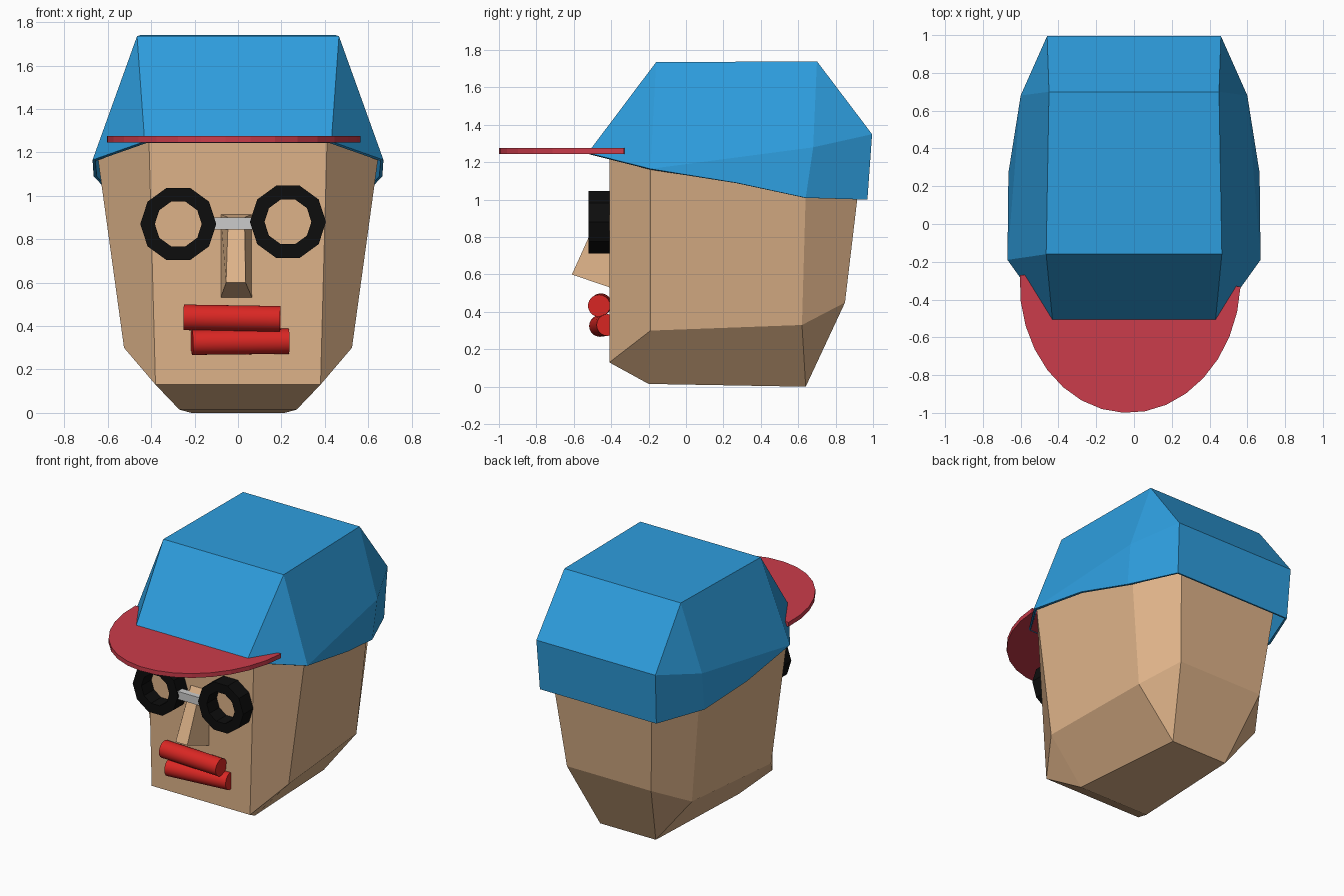
import bpy, bmesh, math
from mathutils import Matrix, Vector

if "Cube" in bpy.data.objects:
    bpy.data.objects.remove(bpy.data.objects["Cube"])


def material(name, r, g, b):
    m = bpy.data.materials.new(name)
    m.diffuse_color = (r, g, b, 1)
    m.use_nodes = True
    m.node_tree.nodes["Principled BSDF"].inputs["Base Color"].default_value = m.diffuse_color
    return m


SKIN = material("skin", 0.73, 0.45, 0.25)
BLUE = material("cap_blue", 0.027, 0.34, 0.73)
RED = material("brim_red", 0.6, 0.045, 0.07)
LIP = material("lip_red", 0.7, 0.02, 0.017)
BLACK = material("frame_black", 0.004, 0.004, 0.004)


def finish(name, bm, mat=None):
    bmesh.ops.remove_doubles(bm, verts=bm.verts, dist=0.0005)
    bmesh.ops.recalc_face_normals(bm, faces=bm.faces)
    me = bpy.data.meshes.new(name)
    bm.to_mesh(me)
    bm.free()
    ob = bpy.data.objects.new(name, me)
    bpy.context.collection.objects.link(ob)
    if mat:
        me.materials.append(mat)
    return ob


def loft(rings, cap_start=True):
    """Join closed rings of points; repeated points collapse into triangles."""
    bm = bmesh.new()
    loops = [[bm.verts.new(p) for p in ring] for ring in rings]
    n = len(loops[0])
    for a, b in zip(loops, loops[1:]):
        for i in range(n):
            j = (i + 1) % n
            bm.faces.new((a[i], a[j], b[j], b[i]))
    bm.faces.new(loops[-1])
    if cap_start:
        bm.faces.new(loops[0][::-1])
    return bm


def mirrored(half):
    return half + [(-x, y, z) for x, y, z in reversed(half)]


# Head: chin, jaw, brow and crown rings, right half from front to back
chin_f, chin_b = (0.27, -0.20, 0.015), (0.215, 0.64, 0.0)
jaw = [(0.38, -0.41, 0.13), (0.525, -0.19, 0.30), (0.48, 0.62, 0.33), (0.325, 0.85, 0.45)]
brow = [(0.41, -0.41, 1.25), (0.645, -0.19, 1.17), (0.565, 0.645, 1.20), (0.40, 0.945, 1.25)]
crown_f, crown_b = (0.42, -0.13, 1.68), (0.40, 0.66, 1.68)
finish("head", loft([mirrored(r) for r in (
    [chin_f, chin_f, chin_b, chin_b], jaw, brow,
    [crown_f, crown_f, crown_b, crown_b])]), SKIN)

# Cap: open shell with a band that widens towards the back
front, side = (0.43, -0.525, 1.25), (0.67, -0.19, 1.165)
top_f, top_b = (0.465, -0.16, 1.735), (0.45, 0.70, 1.74)
rim = [front, side, (0.665, 0.27, 1.09), (0.59, 0.64, 1.01), (0.45, 0.97, 1.0)]
band = [front, side, side, (0.60, 0.68, 1.28), (0.46, 0.995, 1.35)]
cap = finish("cap", loft([mirrored(r) for r in (
    rim, band, [top_f, top_f, top_f, top_b, top_b])], cap_start=False), BLUE)
shell = cap.modifiers.new("thickness", 'SOLIDIFY')
shell.thickness = 0.015
shell.offset = -1

# Brim: half-ellipse plate, turned slightly
turn = Matrix.Rotation(math.radians(-3), 3, 'Z')


def brim_ring(z):
    pts = []
    for i in range(17):
        a = math.pi + math.pi * i / 16
        p = turn @ Vector((0.585 * math.cos(a), 0.70 * math.sin(a), 0))
        pts.append((p.x - 0.02, p.y - 0.30, z))
    return pts


finish("brim", loft([brim_ring(1.245), brim_ring(1.275)]), RED)


# Glasses: ten-sided square-section rings
def lens_frame(name, cx, cz, sides=10):
    bm = bmesh.new()
    section = [(0.175, -0.52), (0.175, -0.41), (0.108, -0.41), (0.108, -0.52)]
    loops = []
    for i in range(sides):
        a = math.tau * i / sides
        loops.append([bm.verts.new((cx + r * math.cos(a), y, cz + r * math.sin(a)))
                      for r, y in section])
    for i in range(sides):
        a, b = loops[i], loops[(i + 1) % sides]
        for k in range(4):
            m = (k + 1) % 4
            bm.faces.new((a[k], a[m], b[m], b[k]))
    finish(name, bm, BLACK)


lens_frame("left_lens_frame", -0.275, 0.87)
lens_frame("right_lens_frame", 0.23, 0.88)

# Glasses bridge
bm = bmesh.new()
bmesh.ops.create_cube(bm, size=1)
bmesh.ops.scale(bm, vec=(0.21, 0.05, 0.055), verts=bm.verts)
bmesh.ops.translate(bm, vec=(-0.022, -0.485, 0.873), verts=bm.verts)
finish("glasses_bridge", bm)

# Nose: wedge from its base on the face to the ridge
finish("nose", loft([
    [(-0.08, -0.405, 0.53), (0.065, -0.405, 0.53), (0.065, -0.405, 0.915), (-0.08, -0.405, 0.915)],
    [(-0.055, -0.61, 0.60), (0.035, -0.61, 0.60), (0.03, -0.475, 0.90), (-0.045, -0.475, 0.90)],
]), SKIN)


# Lips: round rods between two end points
def rod(name, start, end, radius):
    start, end = Vector(start), Vector(end)
    d = end - start
    bpy.ops.mesh.primitive_cylinder_add(
        vertices=32, radius=radius, depth=d.length, location=(start + end) / 2,
        rotation=d.to_track_quat('Z', 'Y').to_euler())
    ob = bpy.context.object
    ob.name = name
    ob.data.materials.append(LIP)
    bpy.ops.object.shade_smooth_by_angle()


rod("upper_lip", (-0.25, -0.455, 0.44), (0.195, -0.465, 0.433), 0.059)
rod("lower_lip", (-0.212, -0.46, 0.325), (0.233, -0.42, 0.33), 0.058)
